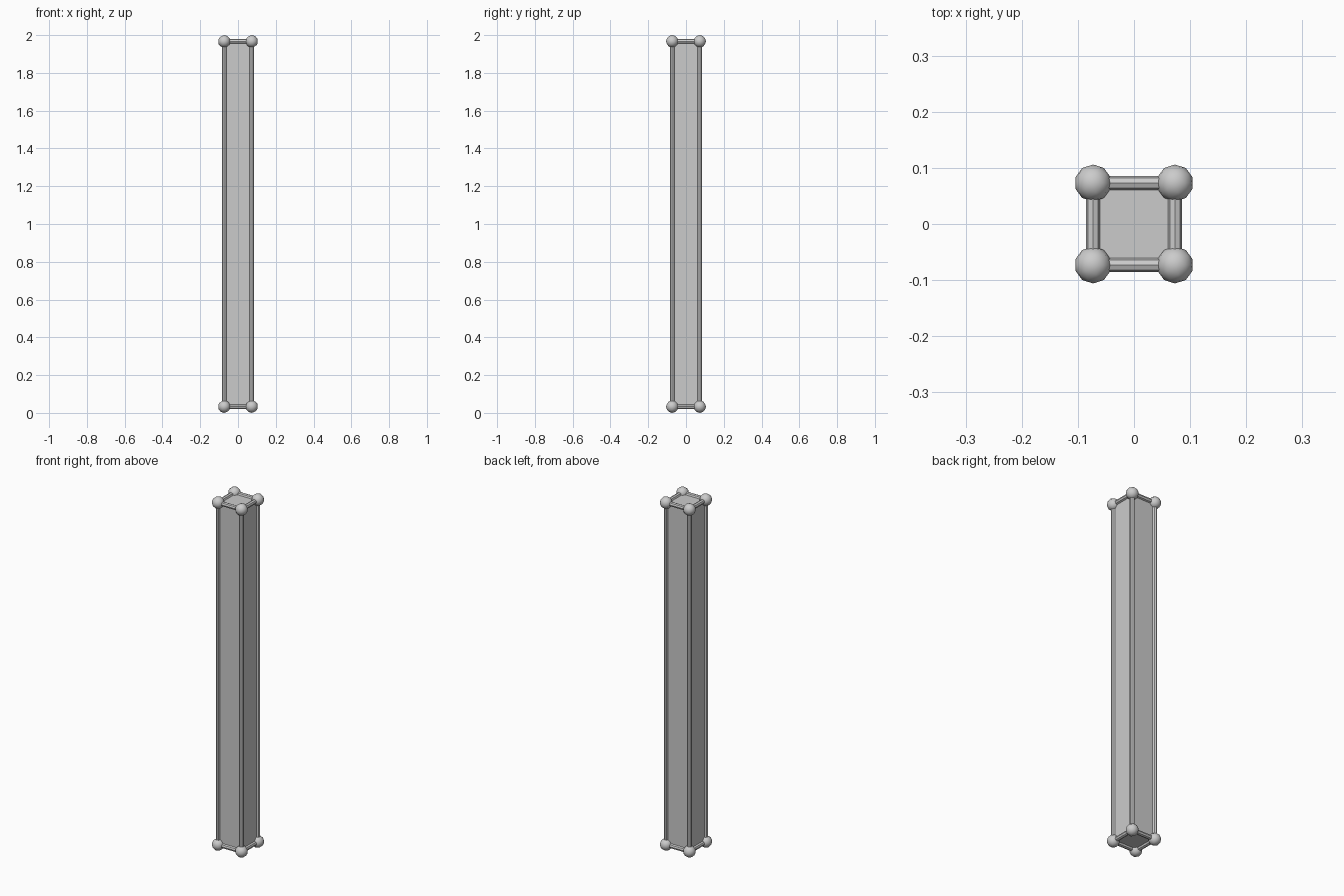
import bpy
from itertools import product
from mathutils import Vector

default = bpy.data.objects.get("Cube")
if default:
    bpy.data.objects.remove(default)

HALF = 0.073       # half width between corner centres
BALL = 0.033       # corner ball radius
ROD = 0.0125       # edge rod radius
LOW, HIGH = BALL, 2 - BALL

grey = bpy.data.materials.new("light_grey")
grey.use_nodes = True
colour = (0.6, 0.6, 0.6, 1)
grey.diffuse_color = colour
grey.node_tree.nodes["Principled BSDF"].inputs["Base Color"].default_value = colour


def finish(name):
    obj = bpy.context.object
    obj.name = name
    obj.data.materials.append(grey)
    return obj


def rod(name, start, end):
    start, end = Vector(start), Vector(end)
    axis = end - start
    bpy.ops.mesh.primitive_cylinder_add(
        vertices=8, radius=ROD, depth=axis.length, location=(start + end) / 2,
        rotation=axis.to_track_quat("Z", "Y").to_euler())
    finish(name)


# Long panelled body, its faces running through the rod centres
bpy.ops.mesh.primitive_cube_add(size=1, location=(0, 0, (LOW + HIGH) / 2))
body = finish("panel_body")
body.scale = (2 * HALF, 2 * HALF, HIGH - LOW)

# Corner balls
for x, y, z in product((-HALF, HALF), (-HALF, HALF), (LOW, HIGH)):
    bpy.ops.mesh.primitive_ico_sphere_add(subdivisions=2, radius=BALL, location=(x, y, z))
    bpy.ops.object.shade_smooth()
    finish("corner_ball")

# Upright rods along the four long edges
for x, y in product((-HALF, HALF), repeat=2):
    rod("upright_rod", (x, y, LOW), (x, y, HIGH))

# Square frames of rods at the bottom and top
for z, s in product((LOW, HIGH), (-HALF, HALF)):
    rod("cross_rod", (-HALF, s, z), (HALF, s, z))
    rod("side_rod", (s, -HALF, z), (s, HALF, z))
